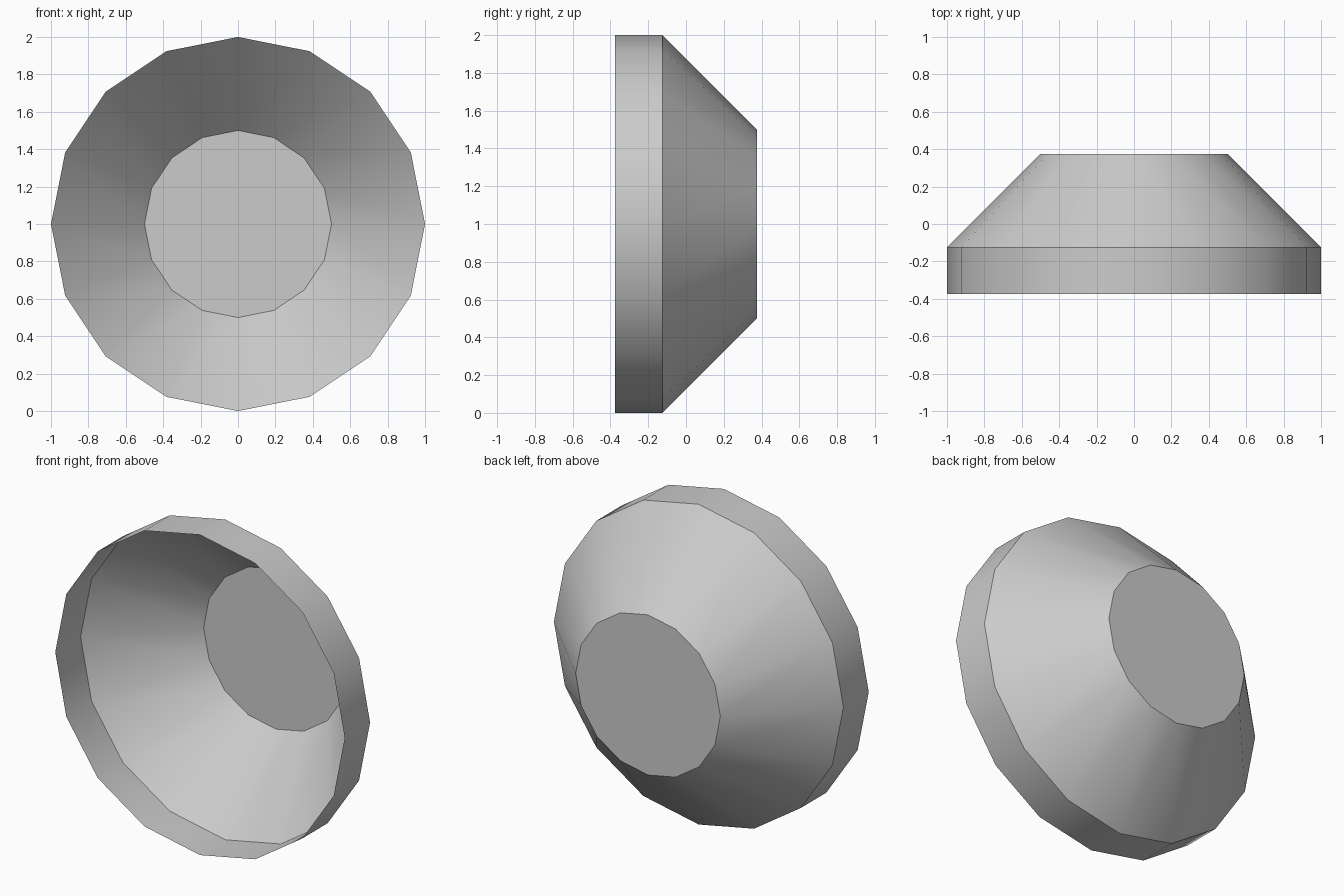
import bpy, bmesh
from math import sin, cos, tau, radians

cube = bpy.data.objects.get("Cube")
if cube:
    bpy.data.objects.remove(cube, do_unlink=True)

SIDES = 16
# (radius, y) from the open front rim to the closed back
PROFILE = [(1.0, -0.375), (1.0, -0.125), (0.5, 0.375)]

grey = bpy.data.materials.new("light grey")
grey.use_nodes = True
colour = (0.6, 0.6, 0.6, 1)
grey.diffuse_color = colour
grey.node_tree.nodes["Principled BSDF"].inputs["Base Color"].default_value = colour

# Open dish: straight rim, sloping wall and flat back
bm = bmesh.new()
rings = [[bm.verts.new((r * cos(tau * i / SIDES), y, 1 + r * sin(tau * i / SIDES)))
          for i in range(SIDES)] for r, y in PROFILE]
for a, b in zip(rings, rings[1:]):
    for i in range(SIDES):
        j = (i + 1) % SIDES
        bm.faces.new((a[i], a[j], b[j], b[i]))
bm.faces.new(rings[-1])
bmesh.ops.recalc_face_normals(bm, faces=bm.faces)
bm.normal_update()
# Make the closed back face outwards
back = max(bm.faces, key=lambda f: f.calc_center_median().y)
if back.normal.y < 0:
    bmesh.ops.reverse_faces(bm, faces=bm.faces)

mesh = bpy.data.meshes.new("dish")
bm.to_mesh(mesh)
bm.free()
mesh.materials.append(grey)
dish = bpy.data.objects.new("dish", mesh)
bpy.context.collection.objects.link(dish)

# Soft round sides, crisp edges between the rim, wall and back
bpy.ops.object.select_all(action="DESELECT")
dish.select_set(True)
bpy.context.view_layer.objects.active = dish
bpy.ops.object.shade_smooth_by_angle(angle=radians(30))
